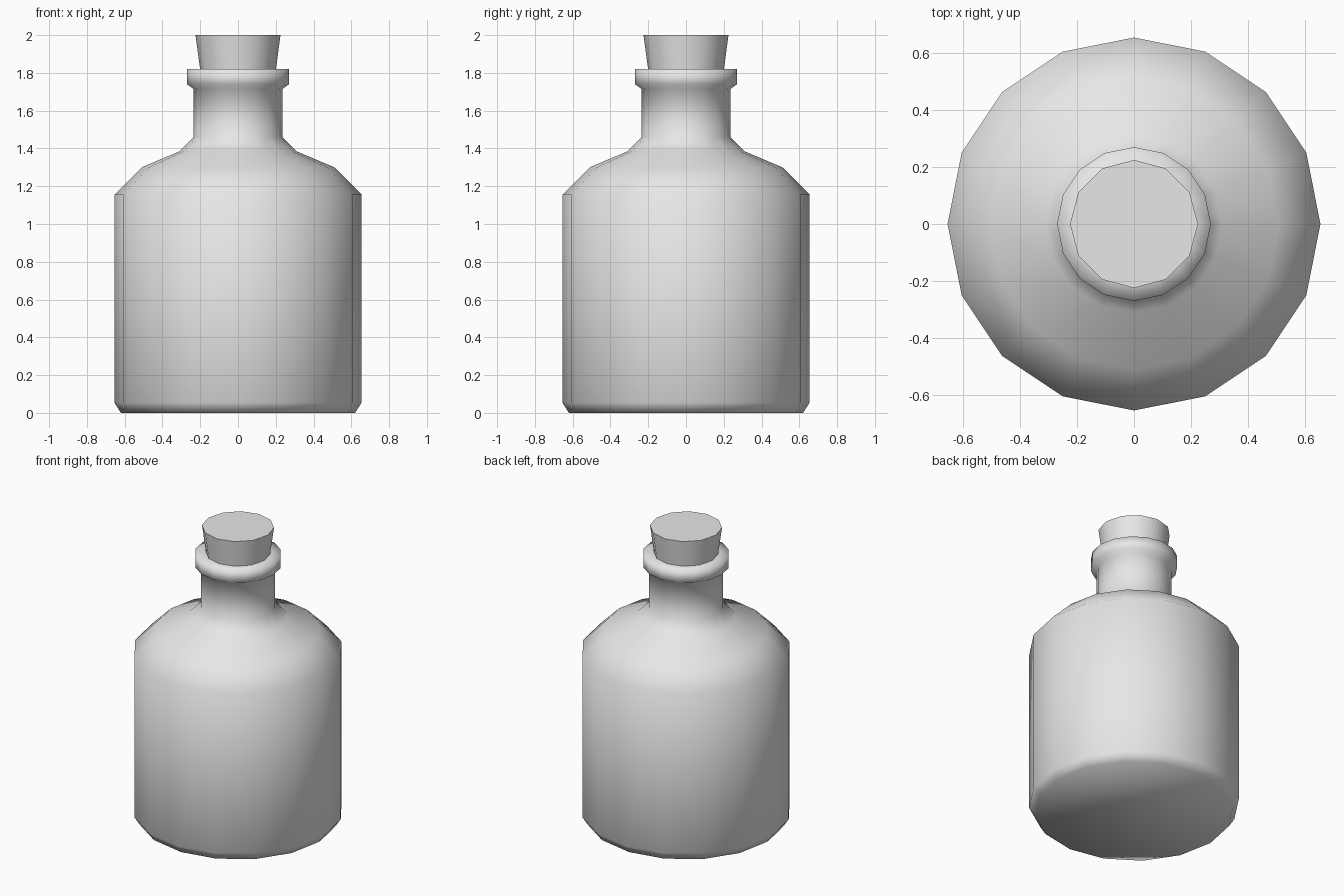
import bpy
import bmesh
import math

cube = bpy.data.objects.get("Cube")
if cube:
    bpy.data.objects.remove(cube, do_unlink=True)


def make_material(name, colour):
    mat = bpy.data.materials.new(name)
    mat.use_nodes = True
    mat.diffuse_color = colour
    mat.node_tree.nodes["Principled BSDF"].inputs["Base Color"].default_value = colour
    return mat


def lathe(name, profile, sides, mat, sharp_caps=False):
    """Turn a (radius, height) profile around z and close both ends."""
    bm = bmesh.new()
    rings = []
    for radius, height in profile:
        angles = [2 * math.pi * i / sides for i in range(sides)]
        rings.append([bm.verts.new((radius * math.cos(a), radius * math.sin(a), height))
                      for a in angles])
    for low, high in zip(rings, rings[1:]):
        for i in range(sides):
            j = (i + 1) % sides
            bm.faces.new((low[i], low[j], high[j], high[i]))
    caps = [bm.faces.new(rings[0][::-1]), bm.faces.new(rings[-1])]
    for face in bm.faces:
        face.smooth = True
    if sharp_caps:
        for cap in caps:
            cap.smooth = False
            for edge in cap.edges:
                edge.smooth = False
    mesh = bpy.data.meshes.new(name)
    bm.to_mesh(mesh)
    bm.free()
    mesh.materials.append(mat)
    obj = bpy.data.objects.new(name, mesh)
    bpy.context.collection.objects.link(obj)
    return obj


grey = make_material("light grey", (0.8, 0.8, 0.8, 1))

# Bottle: chamfered base, straight wall, stepped shoulder, neck and lip
bottle_profile = [
    (0.62, 0), (0.655, 0.055), (0.655, 1.155), (0.51, 1.30), (0.31, 1.385),
    (0.235, 1.46), (0.235, 1.715), (0.27, 1.74), (0.27, 1.82), (0.19, 1.82),
]
lathe("bottle", bottle_profile, 16, grey)

# Stopper: tapered plug seated in the mouth
lathe("stopper", [(0.19, 1.74), (0.225, 2.0)], 12, grey, sharp_caps=True)
